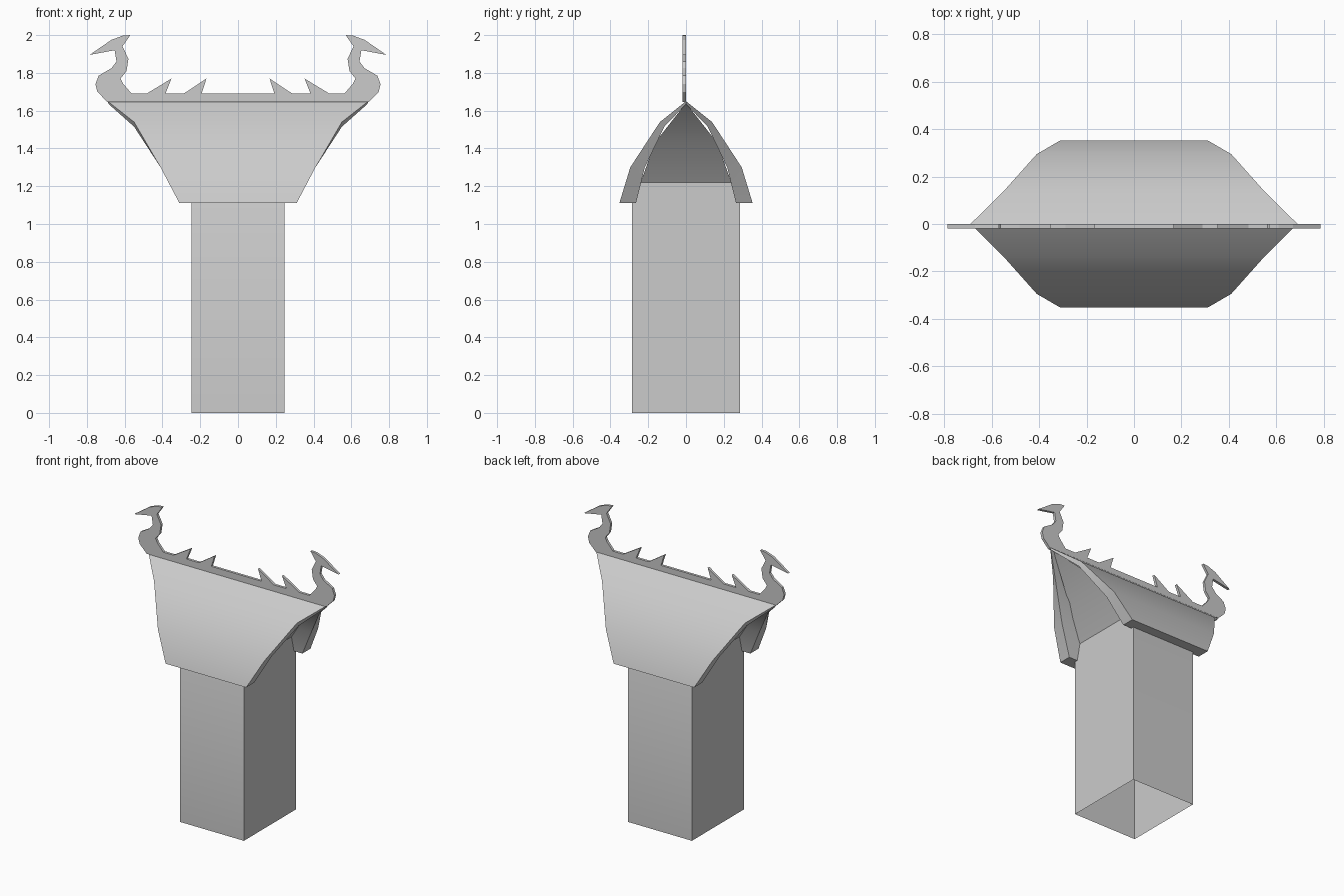
import bpy, bmesh, math

if "Cube" in bpy.data.objects:
    bpy.data.objects.remove(bpy.data.objects["Cube"])

gray = bpy.data.materials.new("plain gray")
gray.diffuse_color = (0.6, 0.6, 0.6, 1)
gray.use_nodes = True
gray.node_tree.nodes["Principled BSDF"].inputs["Base Color"].default_value = gray.diffuse_color


def make(name, verts, faces, smooth=False):
    """Mesh object with consistent normals; optional smoothing below 30 degrees."""
    me = bpy.data.meshes.new(name)
    me.from_pydata(verts, [], faces)
    bm = bmesh.new()
    bm.from_mesh(me)
    bmesh.ops.remove_doubles(bm, verts=bm.verts, dist=0.0005)
    bmesh.ops.recalc_face_normals(bm, faces=bm.faces)
    bm.to_mesh(me)
    bm.free()
    me.materials.append(gray)
    ob = bpy.data.objects.new(name, me)
    bpy.context.collection.objects.link(ob)
    if smooth:
        bpy.ops.object.select_all(action='DESELECT')
        ob.select_set(True)
        bpy.context.view_layer.objects.active = ob
        bpy.ops.object.shade_smooth_by_angle(angle=math.radians(30))
    return ob


# Tower: open-bottomed box whose end walls lean out under the ridge
levels = [(0.245, 0.285, 0), (0.245, 0.285, 1.11), (0.245, 0.24, 1.22),
          (0.40, 0.165, 1.43), (0.665, 0.0, 1.64)]
verts, faces = [], []
for x, y, z in levels:
    verts += [(-x, -y, z), (x, -y, z), (x, y, z), (-x, y, z)]
for i in range(len(levels) - 1):
    a, b = 4 * i, 4 * i + 4
    for k in range(4):
        if k % 2 == 0 and i > 1:      # long sides stop inside the roof
            continue
        n = (k + 1) % 4
        if i == len(levels) - 2:      # top of the end wall is a triangle
            faces.append((a + k, a + n, b + k))
        else:
            faces.append((a + k, a + n, b + n, b + k))
make("tower_walls", verts, faces, True)

# Roof: thick curved gable shell, ends flaring out toward the ridge
outer = [(0.31, 0.353, 1.11), (0.41, 0.295, 1.30), (0.55, 0.138, 1.54), (0.69, 0, 1.65)]
inner = [(0.31, 0.265, 1.11), (0.41, 0.218, 1.30), (0.55, 0.115, 1.515), (0.685, 0, 1.635)]


def arch(half):
    return [(x, -y, z) for x, y, z in half] + [(x, y, z) for x, y, z in half[-2::-1]]


loop = arch(outer) + arch(inner)[::-1]
n = len(loop)
verts = [(-x, y, z) for x, y, z in loop] + loop
faces = [(i, (i + 1) % n, n + (i + 1) % n, n + i) for i in range(n)]
for base in (0, n):
    for i in range(n // 2 - 1):
        faces.append((base + i, base + i + 1, base + n - 2 - i, base + n - 1 - i))
make("roof", verts, faces, True)

# Ridge crest: flat plate with a bird head at each end and four spikes
half = [(-.69, 1.645), (-.745, 1.70), (-.755, 1.74), (-.738, 1.785), (-.67, 1.825),
        (-.643, 1.86), (-.653, 1.92), (-.786, 1.895), (-.67, 1.975), (-.61, 1.997),
        (-.57, 2.0), (-.612, 1.94), (-.58, 1.875), (-.59, 1.81), (-.622, 1.77),
        (-.61, 1.745), (-.563, 1.69), (-.484, 1.69), (-.352, 1.77), (-.384, 1.69),
        (-.288, 1.69), (-.167, 1.77), (-.193, 1.69)]
outline = half + [(-x, z) for x, z in half[::-1]]
m = len(outline)
verts = [(x, y, z) for y in (-0.018, 0.0) for x, z in outline]
faces = [tuple(range(m)), tuple(range(2 * m - 1, m - 1, -1))]
faces += [(i, (i + 1) % m, m + (i + 1) % m, m + i) for i in range(m)]
make("ridge_crest", verts, faces)
